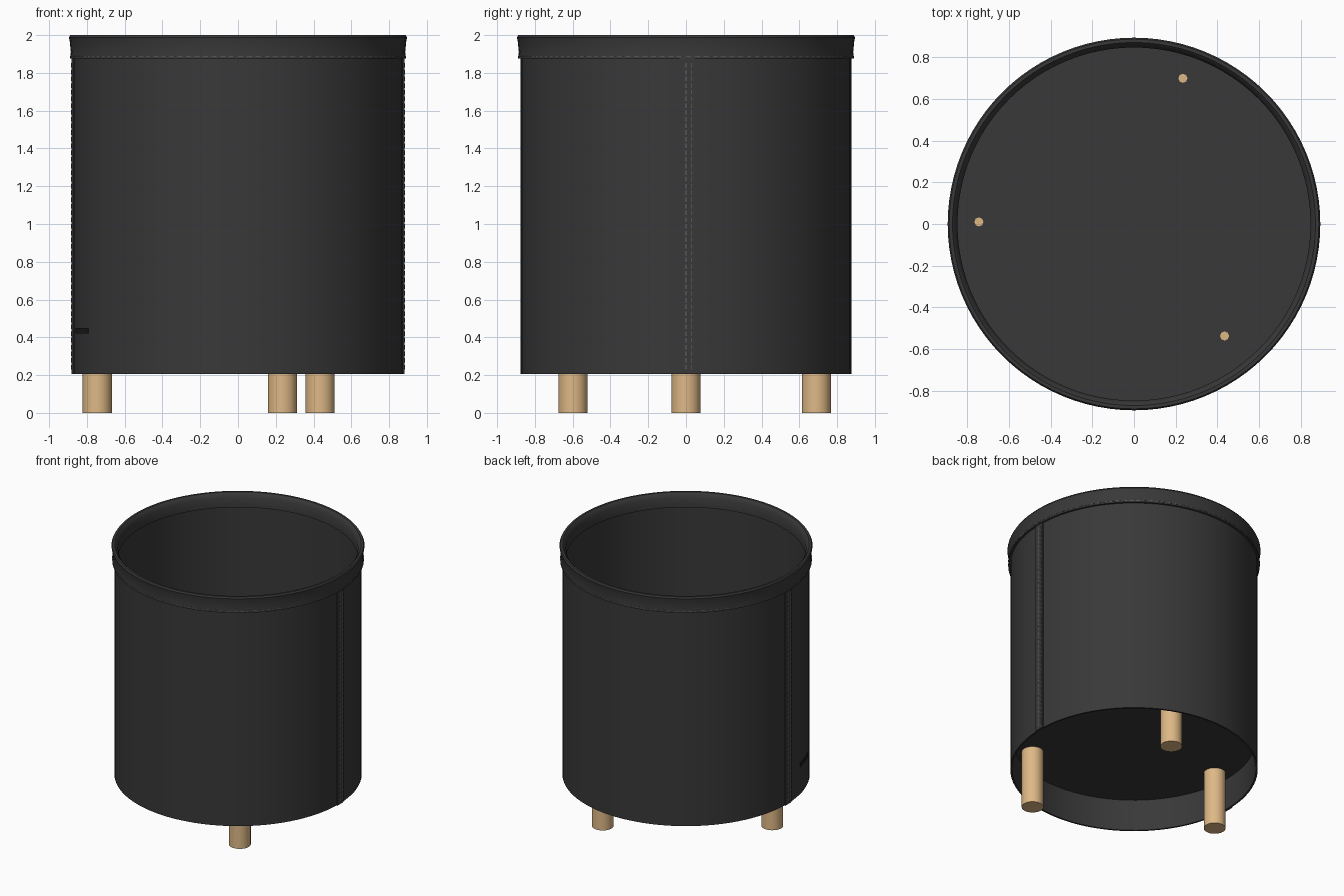
import bpy, bmesh, math

cube = bpy.data.objects.get("Cube")
if cube:
    bpy.data.objects.remove(cube, do_unlink=True)


def material(name, rgb):
    m = bpy.data.materials.new(name)
    m.use_nodes = True
    m.diffuse_color = (*rgb, 1)
    m.node_tree.nodes["Principled BSDF"].inputs["Base Color"].default_value = (*rgb, 1)
    return m


FELT = material("charcoal felt", (0.04, 0.04, 0.04))
WOOD = material("pale wood", (0.73, 0.48, 0.24))
THREAD = material("grey thread", (0.16, 0.16, 0.16))
BLACK = material("black label", (0.012, 0.012, 0.012))

BOTTOM, LIP, FLOOR = 0.205, 1.875, 0.45
OUTER, INNER = 0.875, 0.862


def finish(name, bm, mat, smooth=True):
    bmesh.ops.recalc_face_normals(bm, faces=bm.faces)
    mesh = bpy.data.meshes.new(name)
    bm.to_mesh(mesh)
    bm.free()
    mesh.materials.append(mat)
    ob = bpy.data.objects.new(name, mesh)
    bpy.context.collection.objects.link(ob)
    if smooth:
        bpy.ops.object.select_all(action='DESELECT')
        ob.select_set(True)
        bpy.context.view_layer.objects.active = ob
        bpy.ops.object.shade_smooth_by_angle(angle=math.radians(35))
    return ob


def sweep(bm, profile, start=0, end=math.tau, steps=96):
    """Turn a closed (radius, height) profile about z, fully or in part."""
    full = end - start >= math.tau - 1e-6
    rings = []
    for i in range(steps if full else steps + 1):
        a = start + (end - start) * i / steps
        rings.append([bm.verts.new((r * math.cos(a), r * math.sin(a), z)) for r, z in profile])
    n = len(profile)
    for i in range(steps):
        p, q = rings[i], rings[(i + 1) % len(rings)]
        for j in range(n):
            k = (j + 1) % n
            bm.faces.new((p[j], q[j], q[k], p[k]))
    if not full:
        bm.faces.new(rings[0])
        bm.faces.new(rings[-1])


def band(r0, r1, z0, z1):
    return [(r0, z0), (r1, z0), (r1, z1), (r0, z1)]


def cylinder(name, x, y, z0, z1, radius, sides, mat):
    bm = bmesh.new()
    bmesh.ops.create_cone(bm, cap_ends=True, segments=sides, radius1=radius,
                          radius2=radius, depth=z1 - z0)
    bmesh.ops.translate(bm, verts=bm.verts, vec=(x, y, (z0 + z1) / 2))
    return finish(name, bm, mat)


# Felt wall
bm = bmesh.new()
sweep(bm, band(INNER, OUTER, BOTTOM, 1.96))
finish("wall", bm, FELT)

# Folded lip
bm = bmesh.new()
sweep(bm, [(0.874, LIP), (0.89, LIP), (0.885, 1.91), (0.891, 1.97), (0.895, 1.988),
           (0.888, 2.0), (0.872, 2.0), (0.862, 1.99), (0.848, 1.965), (0.848, 1.89),
           (0.863, 1.885), (0.863, 1.95), (0.874, 1.95)])
finish("folded_lip", bm, FELT)

# Raised floor
cylinder("floor", 0, 0, FLOOR, FLOOR + 0.025, INNER + 0.002, 96, FELT)

# Overlapping side seams with their stitching
for side, turn in (("left", 0), ("right", math.pi)):
    bm = bmesh.new()
    sweep(bm, band(OUTER - 0.002, 0.882, BOTTOM, LIP + 0.01), turn - 0.04, turn + 0.05, 6)
    finish(side + "_seam_flap", bm, FELT)

    bm = bmesh.new()
    for offset in (0, 0.034):
        a = turn + offset
        for i in range(46):
            z = BOTTOM + 0.025 + i * 0.0355
            sweep(bm, band(0.880, 0.8835, z, z + 0.024), a - 0.0016, a + 0.0016, 1)
    finish(side + "_seam_stitches", bm, THREAD, False)

# Fine stitching around the lower edge of the lip
bm = bmesh.new()
for i in range(120):
    a = math.tau * i / 120
    sweep(bm, band(0.885, 0.8905, LIP + 0.013, LIP + 0.015), a, a + 0.03, 1)
finish("lip_stitches", bm, THREAD, False)

# Small label low on the wall
bm = bmesh.new()
sweep(bm, band(OUTER - 0.002, 0.880, 0.42, 0.45),
      math.pi + math.radians(12), math.pi + math.radians(25), 6)
finish("label", bm, BLACK)

# Wooden legs, with a peg showing through the floor above each
for name, x, y in (("front", 0.435, -0.598), ("back", 0.235, 0.69), ("side", -0.745, 0)):
    cylinder(name + "_leg", x, y, 0, FLOOR + 0.005, 0.077, 40, WOOD)
    peg_y = y + (0.06 if name == "front" else 0.01)
    cylinder(name + "_leg_peg", x, peg_y, FLOOR, FLOOR + 0.029, 0.022, 8, WOOD)
